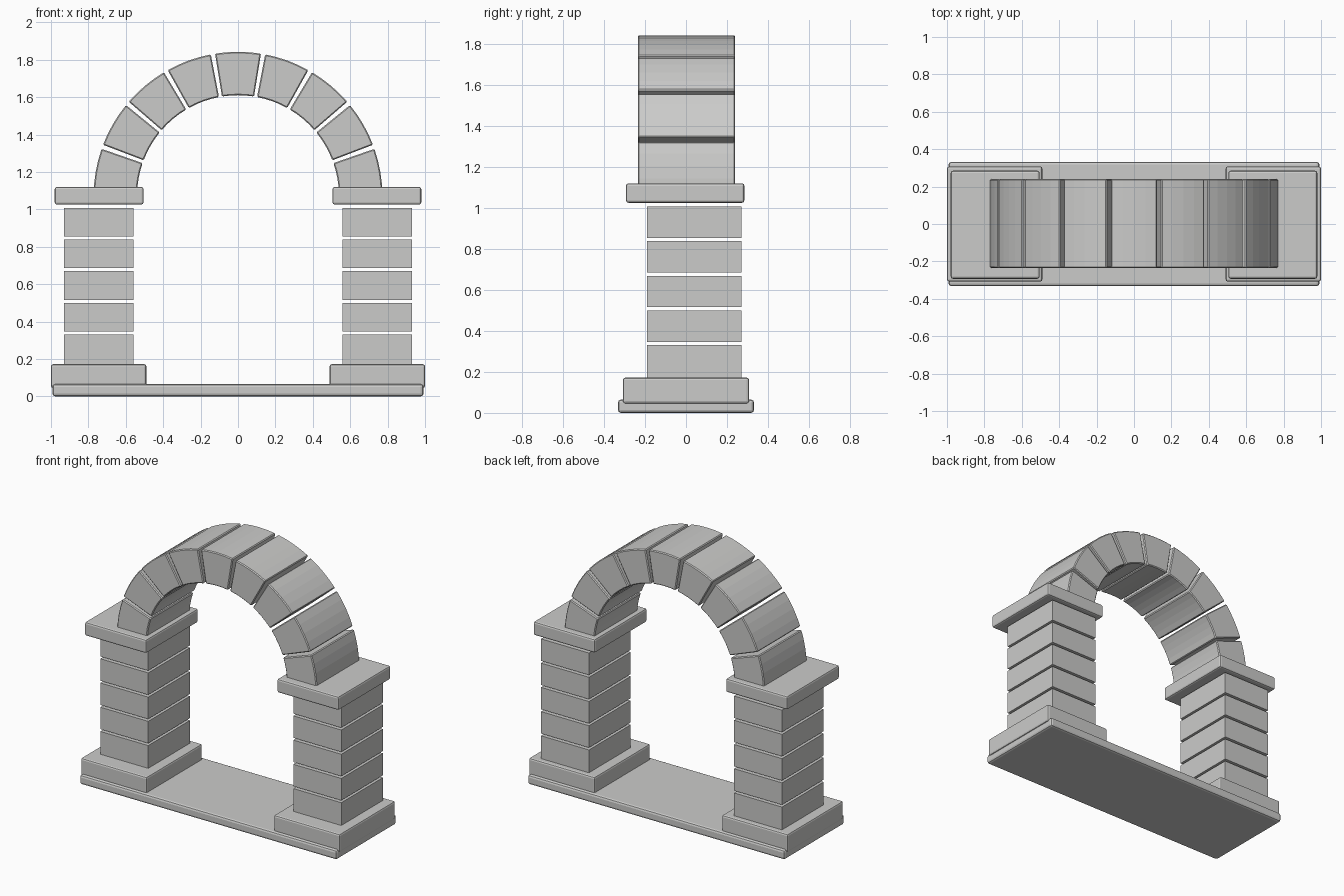
import bpy, bmesh, math

if "Cube" in bpy.data.objects:
    bpy.data.objects.remove(bpy.data.objects["Cube"])

stone = bpy.data.materials.new("grey stone")
stone.diffuse_color = (0.6, 0.6, 0.59, 1)
stone.use_nodes = True
stone.node_tree.nodes["Principled BSDF"].inputs["Base Color"].default_value = stone.diffuse_color


def finish(bm, name, bevel=0, segments=2):
    """Turn a bmesh into a named stone object, optionally with softened edges."""
    bmesh.ops.recalc_face_normals(bm, faces=bm.faces[:])
    mesh = bpy.data.meshes.new(name)
    bm.to_mesh(mesh)
    bm.free()
    mesh.materials.append(stone)
    obj = bpy.data.objects.new(name, mesh)
    bpy.context.collection.objects.link(obj)
    if bevel:
        mod = obj.modifiers.new("soft edges", 'BEVEL')
        mod.width, mod.segments = bevel, segments
        mod.limit_method, mod.angle_limit = 'ANGLE', math.radians(40)
    return obj


def box(name, x, y, z, bevel=0):
    """Box from (min, max) ranges on each axis."""
    bm = bmesh.new()
    bmesh.ops.create_cube(bm, size=1)
    for v in bm.verts:
        v.co = [(r[0] + r[1]) / 2 + c * (r[1] - r[0]) for c, r in zip(v.co, (x, y, z))]
    return finish(bm, name, bevel)


def voussoir(name, a0, a1, r_in, r_out, y0, y1, z0, steps=4):
    """Wedge-shaped arch stone between two angles."""
    angles = [a0 + (a1 - a0) * i / steps for i in range(steps + 1)]
    outline = [(r_out, a) for a in angles] + [(r_in, a) for a in reversed(angles)]
    bm = bmesh.new()
    verts = [bm.verts.new((r * math.cos(a), y0, z0 + r * math.sin(a))) for r, a in outline]
    face = bm.faces.new(verts)
    ext = bmesh.ops.extrude_face_region(bm, geom=[face])
    for g in ext["geom"]:
        if isinstance(g, bmesh.types.BMVert):
            g.co.y = y1
    return finish(bm, name, 0.006, 1)


# Threshold slab
box("base_slab", (-0.992, 0.992), (-0.332, 0.332), (0, 0.065), 0.015)

# Two piers: plinth, five separated blocks and a cap
for side, s in (("left", -1), ("right", 1)):
    def span(a, b):
        return tuple(sorted((s * a, s * b)))

    box(side + "_plinth", span(0.49, 1.0), (-0.308, 0.308), (0.045, 0.172), 0.012)
    for i in range(5):
        z = 0.178 + i * 0.169
        box(f"{side}_pier_block_{i + 1}", span(0.56, 0.93), (-0.19, 0.27),
            (z if i else 0.165, z + 0.153))
    box(side + "_cap", span(0.505, 0.98), (-0.293, 0.285), (1.025, 1.12), 0.012)

# Semicircular arch of nine stones with open joints
step, gap = math.radians(20), math.radians(0.85)
for i in range(9):
    voussoir(f"arch_stone_{i + 1}", i * step + gap, (i + 1) * step - gap,
             0.54, 0.772, -0.235, 0.24, 1.07)
